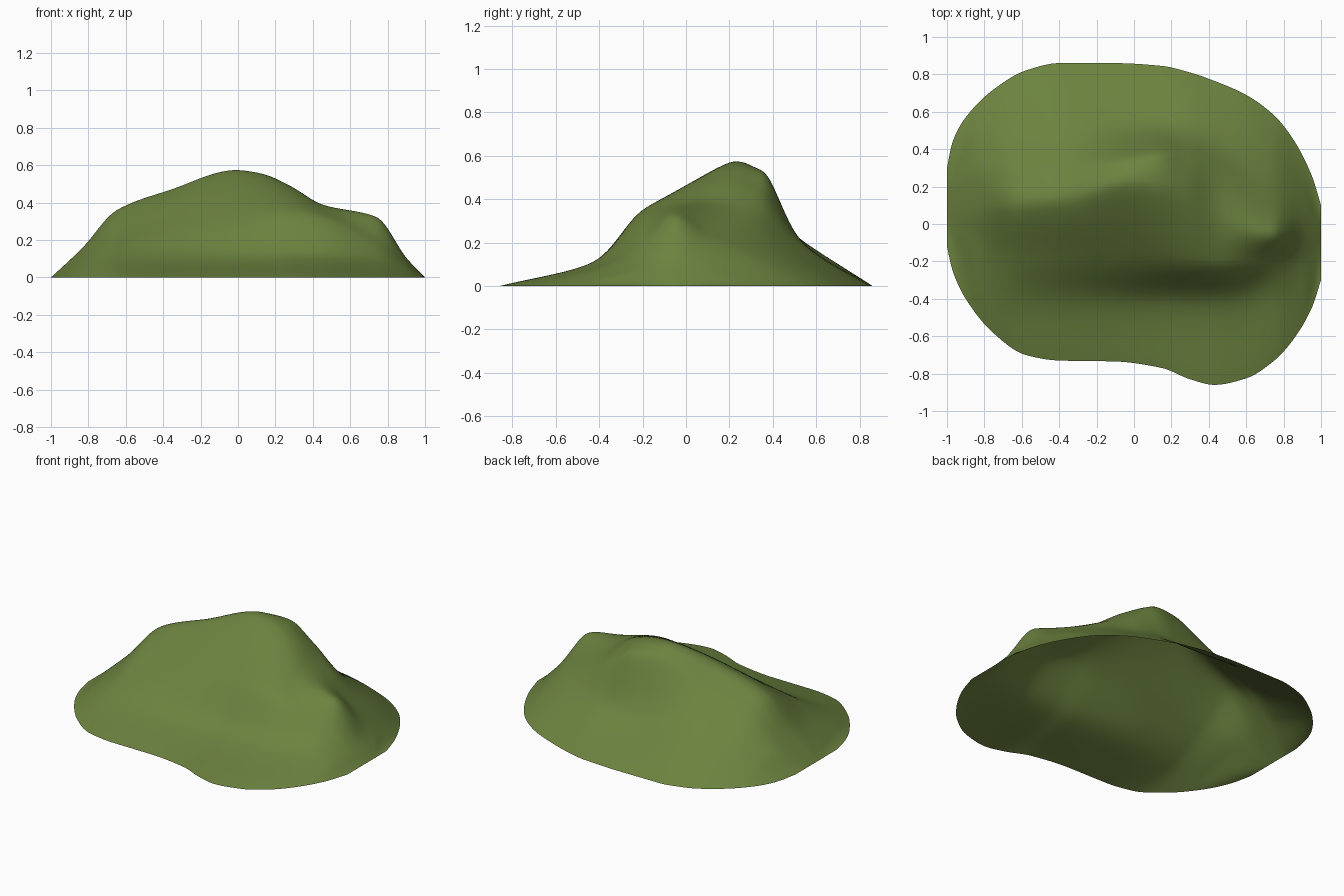
import bpy, bmesh, math

if "Cube" in bpy.data.objects:
    bpy.data.objects.remove(bpy.data.objects["Cube"])

# Ground outline: x, front y, back y
OUTLINE = [(-1, -.12, .30), (-.97, -.25, .44), (-.9, -.40, .57), (-.75, -.585, .72),
           (-.58, -.70, .82), (-.4, -.73, .86), (-.1, -.735, .86), (.15, -.77, .845),
           (.3, -.83, .81), (.43, -.86, .765), (.6, -.825, .69), (.75, -.73, .58),
           (.85, -.62, .455), (.95, -.45, .26), (1, -.3, .1)]
# Cross-sections: x, then (y, z) of front foot, shoulder, ridge, brow, back foot
SECTIONS = [
    (-1, (-.05, 0), (.02, 0), (.08, 0), (.15, 0), (.22, 0)),
    (-.83, (-.32, .06), (-.10, .12), (.10, .16), (.25, .15), (.42, .09)),
    (-.65, (-.42, .09), (-.18, .21), (.11, .36), (.25, .31), (.45, .18)),
    (-.36, (-.43, .10), (-.18, .275), (.14, .47), (.28, .415), (.50, .235)),
    (-.01, (-.43, .10), (-.19, .32), (.22, .575), (.33, .54), (.53, .21)),
    (.13, (-.43, .10), (-.18, .35), (.21, .555), (.35, .53), (.53, .21)),
    (.28, (-.43, .11), (-.18, .365), (.16, .49), (.34, .44), (.51, .22)),
    (.45, (-.43, .11), (-.19, .335), (.04, .39), (.27, .345), (.46, .20)),
    (.74, (-.37, .10), (-.20, .20), (-.05, .325), (.10, .24), (.35, .13)),
    (.9, (-.35, .05), (-.20, .08), (-.05, .105), (.08, .09), (.22, .05)),
    (1, (-.2, 0), (-.14, 0), (-.06, 0), (-.01, 0), (.04, 0))]


def smooth_interp(ts, vs, t):
    """Shape-preserving cubic through the points (ts, vs)."""
    n = len(ts)
    d = [(vs[i + 1] - vs[i]) / (ts[i + 1] - ts[i]) for i in range(n - 1)]

    def slope(i):
        if i == 0 or i == n - 1:
            return d[0] if i == 0 else d[-1]
        a, b = d[i - 1], d[i]
        return 2 * a * b / (a + b) if a * b > 0 else 0

    i = max(k for k in range(n - 1) if ts[k] <= t or k == 0)
    h = ts[i + 1] - ts[i]
    s = (t - ts[i]) / h
    return ((1 + 2 * s) * (1 - s) ** 2 * vs[i] + s * (1 - s) ** 2 * h * slope(i)
            + s * s * (3 - 2 * s) * vs[i + 1] + s * s * (s - 1) * h * slope(i + 1))


ox = [o[0] for o in OUTLINE]
sx = [s[0] for s in SECTIONS]


def section(x):
    """Control points of the cross-section at x, from front rim to back rim."""
    front, back = (smooth_interp(ox, [o[k] for o in OUTLINE], x) for k in (1, 2))
    mid = [tuple(smooth_interp(sx, [s[k][c] for s in SECTIONS], x) for c in (0, 1))
           for k in range(1, 6)]
    return [(front, 0)] + mid + [(back, 0)]


# Hill: open shell lofted through the cross-sections
NX, NV = 96, 72
bm = bmesh.new()
rows = []
for i in range(NX + 1):
    u = -1 + 2 * i / NX
    x = .5 * u + .5 * math.sin(u * math.pi / 2)      # denser towards the ends
    pts = section(x)
    ks = list(range(len(pts)))
    row = []
    for j in range(NV + 1):
        v = j / NV * (len(pts) - 1)
        y, z = (smooth_interp(ks, [p[c] for p in pts], v) for c in (0, 1))
        row.append(bm.verts.new((x, y, z)))
    rows.append(row)
for a, b in zip(rows, rows[1:]):
    for j in range(NV):
        bm.faces.new((a[j], b[j], b[j + 1], a[j + 1])).smooth = True

# Soften the lofting creases, keeping the rim fixed
inner = [v for v in bm.verts if not v.is_boundary]
for _ in range(2):
    bmesh.ops.smooth_vert(bm, verts=inner, factor=.5,
                          use_axis_x=False, use_axis_y=False, use_axis_z=True)

mesh = bpy.data.meshes.new("hill")
bm.to_mesh(mesh)
bm.free()
hill = bpy.data.objects.new("hill", mesh)
bpy.context.collection.objects.link(hill)

grass = bpy.data.materials.new("grass green")
grass.diffuse_color = (.15, .225, .05, 1)
grass.use_nodes = True
grass.node_tree.nodes["Principled BSDF"].inputs["Base Color"].default_value = grass.diffuse_color
mesh.materials.append(grass)
